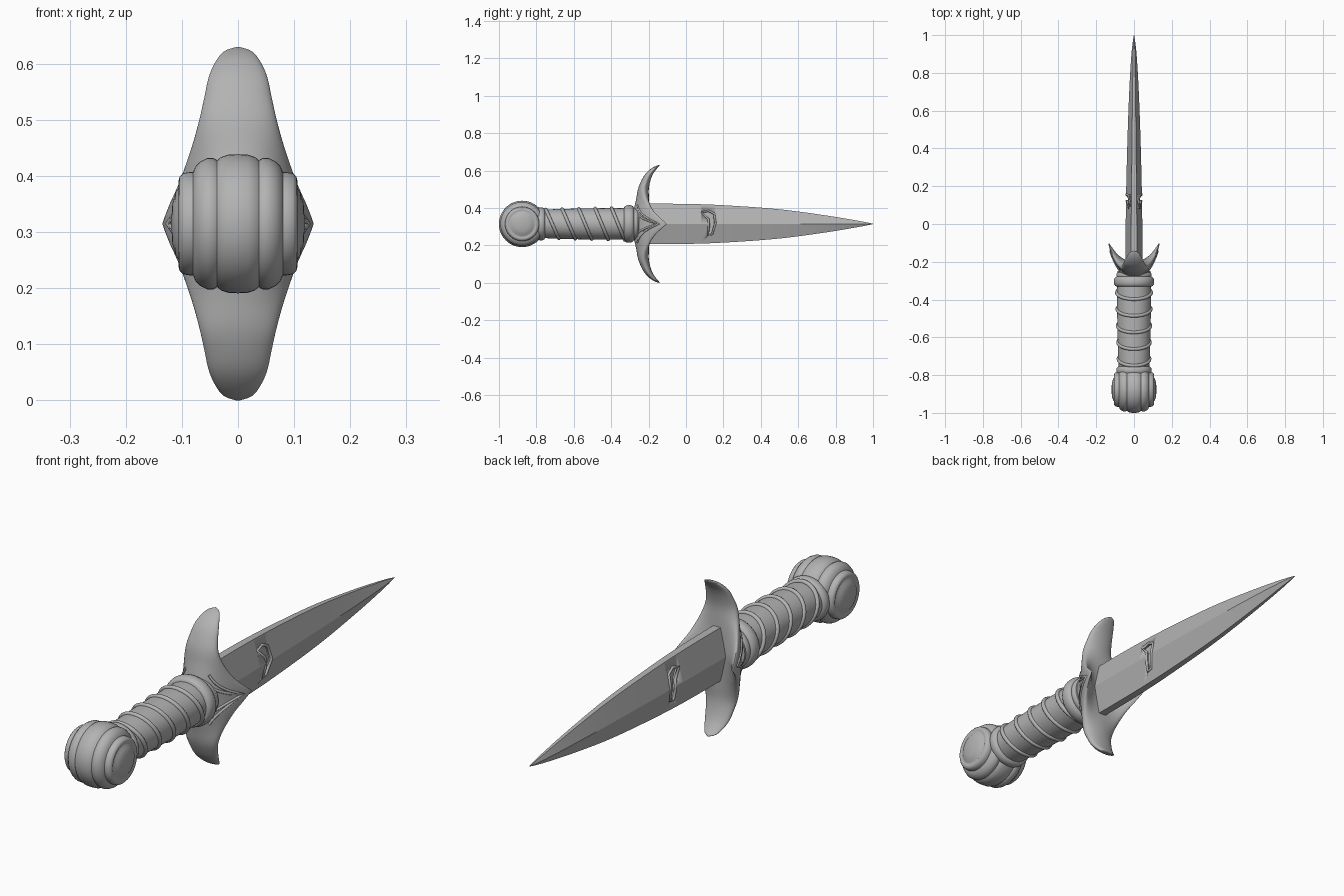
import bpy, bmesh, math
from mathutils import Vector

cube = bpy.data.objects.get("Cube")
if cube:
    bpy.data.objects.remove(cube, do_unlink=True)

CZ = 0.315
steel = bpy.data.materials.new("grey steel")
steel.use_nodes = True
GREY = (0.45, 0.45, 0.45, 1)
steel.diffuse_color = GREY
steel.node_tree.nodes["Principled BSDF"].inputs["Base Color"].default_value = GREY


def loft(name, rings, angle=40):
    """Skin a list of closed rings, cap both ends and shade by angle."""
    bm = bmesh.new()
    rows = [[bm.verts.new(p) for p in ring] for ring in rings]
    n = len(rows[0])
    for a, b in zip(rows, rows[1:]):
        for i in range(n):
            bm.faces.new((a[i], a[(i + 1) % n], b[(i + 1) % n], b[i]))
    bm.faces.new(rows[0])
    bm.faces.new(rows[-1])
    bmesh.ops.recalc_face_normals(bm, faces=bm.faces)
    mesh = bpy.data.meshes.new(name)
    bm.to_mesh(mesh)
    bm.free()
    obj = bpy.data.objects.new(name, mesh)
    bpy.context.collection.objects.link(obj)
    mesh.materials.append(steel)
    bpy.ops.object.select_all(action='DESELECT')
    obj.select_set(True)
    bpy.context.view_layer.objects.active = obj
    bpy.ops.object.shade_smooth_by_angle(angle=math.radians(angle))
    return obj


def tube(name, points, radius, closed=False):
    """Round bar along a path."""
    curve = bpy.data.curves.new(name, 'CURVE')
    curve.dimensions = '3D'
    curve.bevel_depth = radius
    curve.bevel_resolution = 3
    curve.use_fill_caps = True
    spline = curve.splines.new('POLY')
    spline.points.add(len(points) - 1)
    for p, co in zip(spline.points, points):
        p.co = (*co, 1)
    spline.use_cyclic_u = closed
    spline.use_smooth = True
    curve.materials.append(steel)
    obj = bpy.data.objects.new(name, curve)
    bpy.context.collection.objects.link(obj)
    return obj


def circle(n=48):
    return [(math.cos(2 * math.pi * i / n), math.sin(2 * math.pi * i / n)) for i in range(n)]


def interp(table, t):
    """Smooth lookup in rows of (key, values...)."""
    last = len(table) - 1
    i = next((k for k in range(last) if t <= table[k + 1][0]), last - 1)
    p0, p1, p2, p3 = (table[max(0, min(last, k))] for k in range(i - 1, i + 3))
    h = p2[0] - p1[0]
    f = (t - p1[0]) / h
    out = []
    for k in range(1, len(p1)):
        m1 = (p2[k] - p0[k]) / (p2[0] - p0[0]) * h
        m2 = (p3[k] - p1[k]) / (p3[0] - p1[0]) * h
        out.append((2*f**3 - 3*f*f + 1) * p1[k] + (f**3 - 2*f*f + f) * m1
                   + (3*f*f - 2*f**3) * p2[k] + (f**3 - f*f) * m2)
    return out


# Blade: flattened diamond with blunt edges; columns are y, half height, ridge, edge
blade_shape = [(-0.24, 0.108, 0.046, 0.016), (0.0, 0.107, 0.044, 0.015), (0.2, 0.1, 0.041, 0.013),
               (0.5, 0.078, 0.033, 0.01), (0.75, 0.045, 0.023, 0.007), (0.93, 0.015, 0.011, 0.004),
               (1.0, 0.001, 0.001, 0.0005)]
rings = []
for i in range(32):
    y = -0.24 + 1.24 * i / 31
    h, r, e = interp(blade_shape, y)
    rings.append([(r, y, CZ), (e, y, CZ + h), (-e, y, CZ + h),
                  (-r, y, CZ), (-e, y, CZ - h), (e, y, CZ - h)])
blade = loft("blade", rings, 15)


def face_x(z, y):
    """Half thickness of the blade at a height."""
    h, r, e = interp(blade_shape, y)
    return r + (e - r) * abs(z - CZ) / h


# Curved recess with a raised lip on both blade faces
slot = [(0.085, 0.375), (0.12, 0.385), (0.15, 0.37), (0.157, 0.32), (0.14, 0.26),
        (0.118, 0.255), (0.122, 0.3), (0.12, 0.34)]
for side, label in ((1, "left"), (-1, "right")):
    cutter = loft(label + "_slot_cutter",
                  [[(side * (face_x(z, y) + d), y, z) for y, z in slot] for d in (-0.012, 0.03)])
    cutter.hide_render = True
    cutter.hide_viewport = True
    cut = blade.modifiers.new(label + " recess", 'BOOLEAN')
    cut.operation = 'DIFFERENCE'
    cut.object = cutter
    tube(label + "_slot_lip", [(side * face_x(z, y), y, z) for y, z in slot], 0.006, True)

# Guard: crescent with two horns and two forward-swept side points
# columns: distance from centre, half width, middle y, half thickness, side sweep
guard_shape = [(0.0, 0.135, -0.24, 0.045, 0.135), (0.03, 0.124, -0.24, 0.045, 0.1),
               (0.07, 0.106, -0.238, 0.042, 0.058), (0.135, 0.083, -0.232, 0.034, 0.015),
               (0.185, 0.069, -0.228, 0.029, 0.0), (0.225, 0.06, -0.217, 0.025, 0.0),
               (0.265, 0.051, -0.198, 0.021, 0.0), (0.295, 0.036, -0.172, 0.016, 0.0),
               (0.309, 0.022, -0.153, 0.01, 0.0), (0.315, 0.003, -0.143, 0.002, 0.0)]


def guard_point(dz, u, s, lift=0.0):
    w, mid, th, sweep = interp(guard_shape, abs(dz))
    return Vector((w * u, mid + sweep * abs(u) ** 2.5 + (th + lift) * s, CZ + dz))


levels = [0.315 * math.sin(math.pi / 2 * k / 28) for k in range(-28, 29)]
loft("guard", [[guard_point(dz, u, s) for u, s in circle(40)] for dz in levels], 50)

# Raised ribs running to each side point of the guard
for side in (1, -1):
    for spread in (0.05, 0.1):
        path = []
        for k in range(-8, 9):
            t = abs(k) / 8
            u = 0.93 - 0.38 * t
            path.append(guard_point(spread * k / 8, side * u, -math.sqrt(1 - u * u)))
        tube("guard_rib", path, 0.005)


def lathe(name, profile, along_x=False, centre_y=0.0):
    """Turn (position, radius) rows about the handle or the cross axis."""
    rings = []
    for t, r in profile:
        if along_x:
            rings.append([(t, centre_y + r * c, CZ + r * s) for c, s in circle()])
        else:
            rings.append([(r * c, t, CZ + r * s * 0.94) for c, s in circle()])
    return loft(name, rings, 50)


# Grip with tilted binding ridges
lathe("grip", [(-0.8, 0.078), (-0.7, 0.084), (-0.55, 0.088), (-0.4, 0.09), (-0.25, 0.088)])
for k in range(5):
    y = -0.715 + 0.088 * k
    r = 0.083 + 0.002 * k
    tube("grip_ridge", [(r * c, y - 0.035 * s, CZ + r * s * 0.94) for c, s in circle()], 0.009, True)


# Rounded collars at both ends of the grip
def collar(name, y, half, radius):
    n = 10
    lathe(name, [(y - half * math.cos(math.pi * k / n),
                  radius - 0.025 + 0.025 * math.sin(math.pi * k / n) ** 0.6) for k in range(n + 1)])


collar("front_collar", -0.305, 0.027, 0.107)
collar("guard_neck", -0.272, 0.02, 0.094)
collar("rear_collar", -0.775, 0.022, 0.094)

# Pommel: banded ball turned about the cross axis with domed end caps
half = [(0.0, 0.124), (0.018, 0.123), (0.03, 0.119), (0.037, 0.113), (0.044, 0.117), (0.055, 0.117),
        (0.067, 0.111), (0.076, 0.102), (0.08, 0.092), (0.086, 0.092), (0.098, 0.09), (0.104, 0.084),
        (0.106, 0.076), (0.103, 0.07), (0.104, 0.066), (0.111, 0.056), (0.117, 0.035), (0.119, 0.004)]
lathe("pommel", [(-x, r) for x, r in reversed(half[1:])] + half, True, -0.876)
